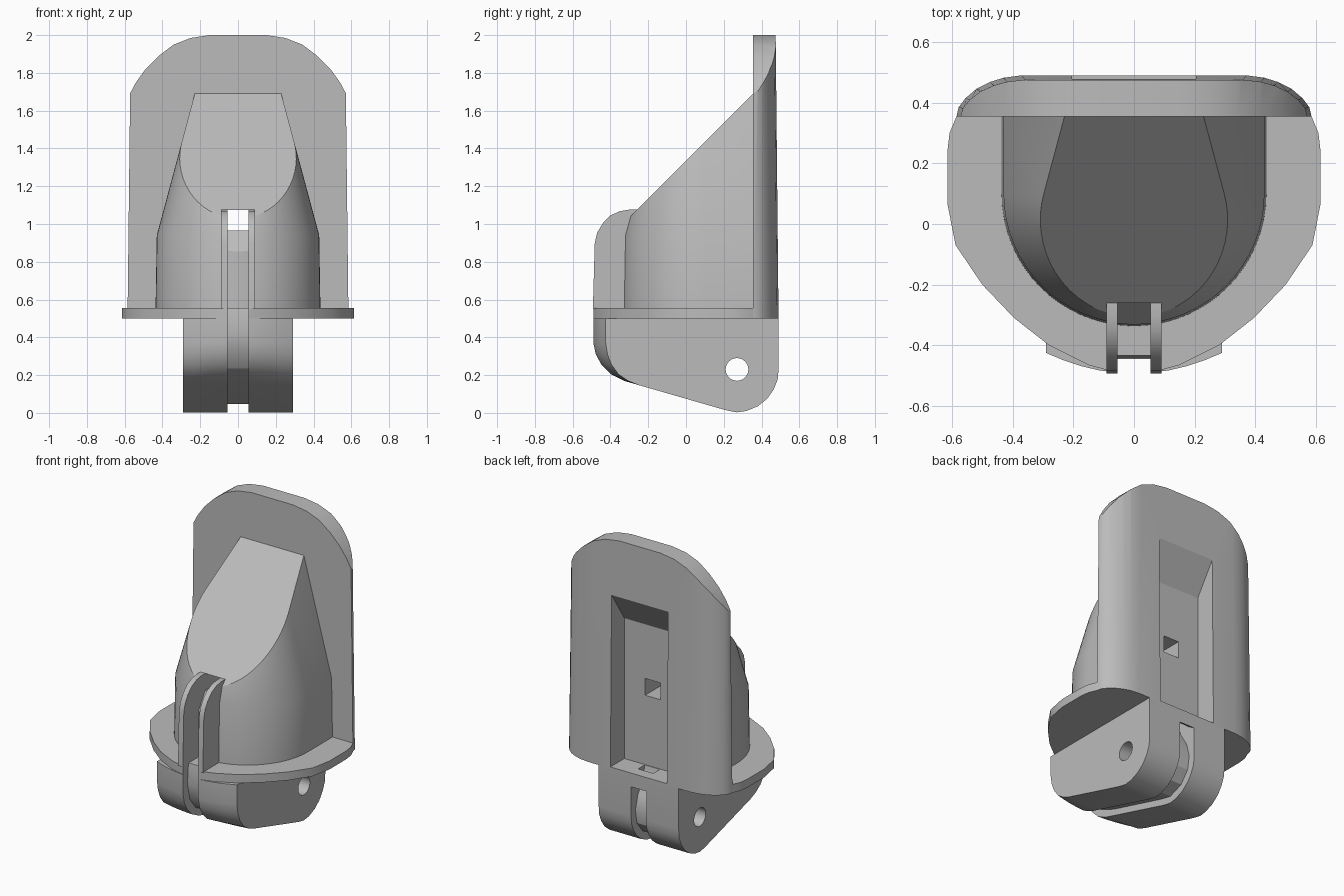
import bpy, bmesh, math

if "Cube" in bpy.data.objects:
    bpy.data.objects.remove(bpy.data.objects["Cube"], do_unlink=True)

grey = bpy.data.materials.new("plain_grey")
grey.use_nodes = True
grey.diffuse_color = (0.5, 0.5, 0.5, 1)
grey.node_tree.nodes["Principled BSDF"].inputs["Base Color"].default_value = (0.5, 0.5, 0.5, 1)


def loft(name, rings):
    """Closed solid through rings that share one point count."""
    bm = bmesh.new()
    rows = [[bm.verts.new(p) for p in ring] for ring in rings]
    n = len(rows[0])
    for a, b in zip(rows, rows[1:]):
        for i in range(n):
            j = (i + 1) % n
            bm.faces.new((a[i], a[j], b[j], b[i]))
    bm.faces.new(rows[0][::-1])
    bm.faces.new(rows[-1])
    bmesh.ops.recalc_face_normals(bm, faces=bm.faces)
    mesh = bpy.data.meshes.new(name)
    bm.to_mesh(mesh)
    bm.free()
    mesh.materials.append(grey)
    ob = bpy.data.objects.new(name, mesh)
    bpy.context.collection.objects.link(ob)
    return ob


def side_prism(name, pts, x0, x1):
    return loft(name, [[(x, y, z) for y, z in pts] for x in (x0, x1)])


def mirrored(half):
    """Left half outline, followed by its reflection in reverse order."""
    return half + [(-x, v) for x, v in reversed(half)]


def boolean(ob, cutter, operation="DIFFERENCE"):
    mod = ob.modifiers.new("cut", "BOOLEAN")
    mod.operation, mod.object, mod.solver = operation, cutter, "EXACT"
    bpy.context.view_layer.objects.active = ob
    bpy.ops.object.modifier_apply(modifier=mod.name)


# Back plate: rounded rear corners, slight draft, arched top
back_corner = [(0.585, 0.355), (0.578, 0.385), (0.555, 0.415), (0.52, 0.445),
               (0.475, 0.468), (0.43, 0.482), (0.37, 0.49)]
plan = mirrored(back_corner)
rings = []
for z, sx, sy in ((0.5, 1, 1), (2.1, 0.968, 0.88)):
    rings.append([(x * sx, 0.355 + (y - 0.355) * sy, z) for x, y in plan])
plate = loft("back_plate", rings)
arch = mirrored([(0.7, 0.3), (0.7, 1.4), (0.572, 1.69), (0.54, 1.75), (0.49, 1.82), (0.42, 1.89),
                 (0.34, 1.95), (0.25, 1.985), (0.15, 2.0)])
arch_cutter = loft("arch_cutter", [[(x, y, z) for x, z in arch] for y in (0, 1)])
boolean(plate, arch_cutter, "INTERSECT")

# Flange around the base of the housing
rim = mirrored([(0.585, 0.355), (0.608, 0.3), (0.615, 0.24), (0.615, 0.066), (0.588, -0.07),
                (0.5, -0.2), (0.395, -0.31), (0.28, -0.4), (0.15, -0.465), (0.05, -0.492)])
flange = loft("flange", [[(x, y, z) for x, y in rim] for z in (0.5, 0.555)])


# Housing: half-round column, tapering above the shoulder
def horseshoe(r, z):
    arc = [(r * math.cos(a), 0.1 - r * math.sin(a), z)
           for a in (math.pi * i / 32 for i in range(33))]
    return [(r, 0.36, z)] + arc + [(-r, 0.36, z)]


housing = loft("housing", [horseshoe(0.437, 0.52), horseshoe(0.43, 0.94), horseshoe(0.205, 1.78)])
slope_cutter = side_prism("slope_cutter", [(-0.8, 0.535), (0.6, 1.935), (0.6, 2.5), (-0.8, 2.5)], -1, 1)
boolean(housing, slope_cutter)

# Pivot arm: side profile whose nose follows the flange curve
nose = [(-0.493, 0.5), (-0.493, 0.37), (-0.48, 0.31), (-0.45, 0.255), (-0.4, 0.205),
        (-0.33, 0.17), (-0.25, 0.147)]
heel = [(0.18, 0.023), (0.23, 0.01), (0.27, 0.003), (0.32, 0.01), (0.38, 0.035), (0.43, 0.075),
        (0.465, 0.125), (0.485, 0.175), (0.49, 0.23), (0.49, 0.5)]
rings = []
for i in range(11):
    x = -0.29 + 0.058 * i
    s = 1 - 0.28 * (x / 0.29) ** 2
    rings.append([(x, -0.25 + (y + 0.25) * s, z) for y, z in nose] + [(x, y, z) for y, z in heel])
arm = loft("pivot_arm", rings)
pin = [(0.27 + 0.06 * math.cos(a), 0.23 + 0.06 * math.sin(a))
       for a in (math.tau * i / 32 for i in range(32))]
pin_cutter = side_prism("pin_hole_cutter", pin, -0.5, 0.5)
boolean(arm, pin_cutter)

# Pair of guide fins at the front
fin = [(-0.26, 0.55), (-0.493, 0.55), (-0.483, 0.9), (-0.47, 0.955), (-0.44, 1.005),
       (-0.4, 1.045), (-0.35, 1.068), (-0.3, 1.076), (-0.26, 1.076)]
fins = [side_prism(f"{side}_guide_fin", fin, s * 0.055, s * 0.09)
        for side, s in (("left", 1), ("right", -1))]

# Cord groove: a through channel, then a track wrapping down around the arm
track = [(0.45, 1.075), (-0.7, 1.075), (-0.7, -0.1), (0.6, -0.1), (0.6, 0.42), (0.49, 0.42),
         (0.44, 0.45), (0.41, 0.53), (0.345, 0.53), (0.365, 0.43), (0.42, 0.34), (0.445, 0.25),
         (0.43, 0.16), (0.37, 0.085), (0.27, 0.048), (0.19, 0.065), (-0.25, 0.19),
         (-0.36, 0.235), (-0.42, 0.31), (-0.445, 0.42), (-0.435, 0.55), (-0.4, 0.7),
         (-0.34, 0.84), (-0.26, 0.965), (0.45, 0.965)]
groove_cutter = side_prism("groove_cutter", track, -0.055, 0.055)

# Rear pocket with a sloping ceiling
pocket = [(0.345, 0.51), (0.6, 0.51), (0.6, 1.82), (0.49, 1.65), (0.345, 1.43)]
pocket_cutter = side_prism("pocket_cutter", pocket, -0.205, 0.205)

for ob in (plate, flange, housing):
    boolean(ob, pocket_cutter)
for ob in (plate, flange, housing, arm):
    boolean(ob, groove_cutter)

# Helpers away, smooth curved walls
for cutter in (arch_cutter, slope_cutter, pin_cutter, groove_cutter, pocket_cutter):
    bpy.data.objects.remove(cutter, do_unlink=True)
bpy.ops.object.select_all(action="DESELECT")
for ob in (plate, flange, housing, arm, *fins):
    ob.select_set(True)
    bpy.context.view_layer.objects.active = ob
bpy.ops.object.shade_smooth_by_angle(angle=math.radians(28))
